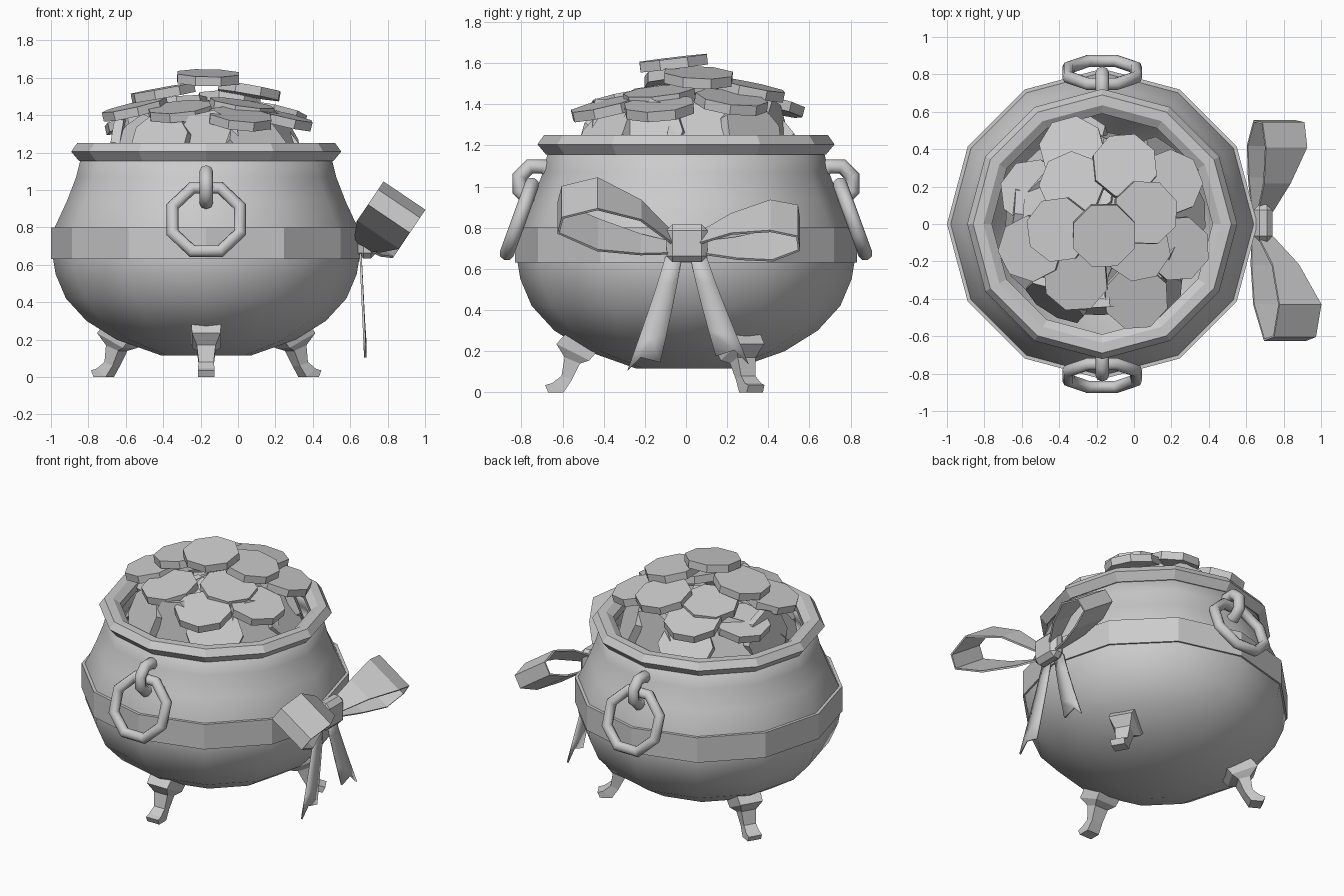
import bpy, bmesh, math, random
from mathutils import Vector, Matrix

random.seed(4)
cube = bpy.data.objects.get("Cube")
if cube:
    bpy.data.objects.remove(cube, do_unlink=True)

grey = bpy.data.materials.new("plain grey")
grey.use_nodes = True
COLOUR = (0.6, 0.6, 0.6, 1)
grey.diffuse_color = COLOUR
grey.node_tree.nodes["Principled BSDF"].inputs["Base Color"].default_value = COLOUR
CENTRE = Vector((-0.17, 0, 0))


def finish(name, bm, smooth=False, fix=True):
    if fix:
        bmesh.ops.recalc_face_normals(bm, faces=bm.faces)
    mesh = bpy.data.meshes.new(name)
    bm.to_mesh(mesh)
    bm.free()
    for p in mesh.polygons:
        p.use_smooth = smooth
    mesh.materials.append(grey)
    ob = bpy.data.objects.new(name, mesh)
    bpy.context.collection.objects.link(ob)
    return ob


def bridge(bm, rings, closed_rings=False):
    """Skin a list of equal closed loops of vertices."""
    pairs = list(zip(rings, rings[1:]))
    if closed_rings:
        pairs.append((rings[-1], rings[0]))
    n = len(rings[0])
    for a, b in pairs:
        for i in range(n):
            j = (i + 1) % n
            bm.faces.new((a[i], a[j], b[j], b[i]))


def lathe(name, profile, closed=False, smooth=False, sides=12):
    bm = bmesh.new()
    rings = []
    for r, z in profile:
        rings.append([bm.verts.new(CENTRE + Vector((r * math.cos(a), r * math.sin(a), z)))
                      for a in (math.tau * i / sides for i in range(sides))])
    bridge(bm, rings, closed)
    if not closed:
        bm.faces.new(rings[0])
        bm.faces.new(rings[-1])
    return finish(name, bm, smooth)


def torus(name, centre, major, minor, matrix, phase=0.5):
    """Eight-sided ring lying in the XY plane before the matrix is applied."""
    bm = bmesh.new()
    rings = []
    for i in range(8):
        a = math.tau * (i + phase) / 8
        out = Vector((math.cos(a), math.sin(a), 0))
        ring = []
        for k in range(8):
            b = math.tau * k / 8
            p = out * (major + minor * math.cos(b)) + Vector((0, 0, minor * math.sin(b)))
            ring.append(bm.verts.new(centre + matrix @ p))
        rings.append(ring)
    bridge(bm, rings, True)
    return finish(name, bm, True)


# Pot: smooth bowl, faceted band and rim
lathe("pot_body", [(0.24, 0.115), (0.48, 0.2), (0.64, 0.3), (0.75, 0.42), (0.805, 0.55), (0.82, 0.64),
                   (0.81, 0.8), (0.745, 0.94), (0.695, 1.07), (0.67, 1.17), (0.6, 1.2),
                   (0.62, 1.08), (0.66, 1.0)], smooth=True)
lathe("pot_band", [(0.8, 0.63), (0.83, 0.63), (0.83, 0.8), (0.79, 0.8)], True)
lathe("pot_rim", [(0.65, 1.155), (0.68, 1.155), (0.722, 1.205), (0.69, 1.25),
                  (0.635, 1.25), (0.59, 1.22), (0.6, 1.16)], True)

# Legs: skinned sections of outer point, inner point and half width
LEG = [(0.58, 0.29, 0.435, 0.195, 0.08), (0.63, 0.235, 0.47, 0.155, 0.076),
       (0.59, 0.17, 0.515, 0.14, 0.05), (0.605, 0.08, 0.555, 0.06, 0.04),
       (0.65, 0.045, 0.595, 0.0, 0.045), (0.685, 0.035, 0.67, 0.0, 0.045)]
for name, angle in (("front_leg", -90), ("left_back_leg", 30), ("right_back_leg", 150)):
    bm = bmesh.new()
    turn = Matrix.Rotation(math.radians(angle), 3, 'Z')
    rings = []
    for ro, zo, ri, zi, w in LEG:
        rings.append([bm.verts.new(CENTRE + turn @ Vector(p)) for p in
                      ((ro, -w, zo), (ro, w, zo), (ri, w, zi), (ri, -w, zi))])
    bridge(bm, rings)
    bm.faces.new(rings[0])
    bm.faces.new(rings[-1])
    finish(name, bm)

# Handles: a fixed eye with a hanging ring, front and back
for side, s in (("front", -1), ("back", 1)):
    torus(side + "_handle_eye", CENTRE + Vector((0, s * 0.725, 1.015)), 0.09, 0.037,
          Matrix.Rotation(math.pi / 2, 3, 'Y'))
    torus(side + "_handle_ring", CENTRE + Vector((0, s * 0.81, 0.842)), 0.195, 0.035,
          Matrix.Rotation(math.pi / 2 + s * math.radians(20), 3, 'X'))


# Coins
def coin(name, place, tilt, heading=0.0, radius=0.178):
    bm = bmesh.new()
    m = (Matrix.Translation(place) @ Matrix.Rotation(heading, 4, 'Z')
         @ Matrix.Rotation(tilt, 4, 'Y') @ Matrix.Rotation(random.random(), 4, 'Z'))
    bmesh.ops.create_cone(bm, cap_ends=True, segments=8, radius1=radius, radius2=radius,
                          depth=0.05, matrix=m)
    finish(name, bm)


TOP_COINS = [(-0.16, -0.06, 1.60), (0.06, 0.06, 1.53), (-0.40, -0.03, 1.52), (-0.33, 0.21, 1.45),
             (-0.05, 0.31, 1.47), (0.02, -0.13, 1.44), (-0.31, -0.29, 1.42), (0.01, -0.39, 1.38),
             (0.23, -0.13, 1.38), (0.19, 0.22, 1.41), (-0.55, -0.13, 1.43), (-0.33, 0.40, 1.40),
             (-0.54, 0.17, 1.36)]
for i, p in enumerate(TOP_COINS):
    offset = Vector(p) - CENTRE
    reach = Vector((offset.x, offset.y)).length
    coin(f"top_coin_{i + 1}", p, 0.1 + 0.35 * reach, math.atan2(offset.y, offset.x))
for i in range(11):
    a = math.tau * (i + 0.3) / 11
    r = 0.44 + 0.03 * (i % 2)
    place = CENTRE + Vector((r * math.cos(a), r * math.sin(a), 1.25))
    coin(f"leaning_coin_{i + 1}", place, math.radians(55 + 14 * (i % 3)), a)
for i in range(6):
    a = math.tau * i / 6
    coin(f"inner_coin_{i + 1}", CENTRE + Vector((0.2 * math.cos(a), 0.2 * math.sin(a), 1.32)), 0.5, a)


# Bow: ribbon loops swept along a path across a slanted width direction
KNOT = Vector((0.68, 0, 0.73))
UP = Vector((0.56, 0, 0.83))
ACROSS = Vector((0.83, 0, -0.56))


def strip(name, rows, smooth=True):
    bm = bmesh.new()
    rows = [[bm.verts.new(p) for p in row] for row in rows]
    for a, b in zip(rows, rows[1:]):
        for k in range(len(a) - 1):
            bm.faces.new((a[k], a[k + 1], b[k + 1], b[k]))
    ob = finish(name, bm, smooth)
    mod = ob.modifiers.new("thickness", 'SOLIDIFY')
    mod.thickness = 0.012
    mod.offset = 0


LOOPS = {"front_bow_loop": [(-0.07, 0.03), (-0.22, 0.2), (-0.43, 0.31), (-0.6, 0.26), (-0.62, 0.17),
                            (-0.43, 0.07), (-0.22, 0.0), (-0.07, -0.03)],
         "back_bow_loop": [(0.07, 0.03), (0.22, 0.12), (0.41, 0.18), (0.54, 0.15), (0.55, 0.07),
                           (0.42, 0.01), (0.25, -0.02), (0.07, -0.03)]}
for name, path in LOOPS.items():
    rows = []
    for y, t in path:
        grow = min(1, abs(y) / 0.42)
        mid = KNOT + UP * t + ACROSS * (0.04 * grow) + Vector((0, y, 0))
        half = ACROSS * (0.03 + 0.105 * grow)
        rows.append((mid - half, mid + half))
    strip(name, rows, False)

# Tails: tapered strips ending in a notched tip
TAILS = {"front_bow_tail": ((-0.06, 0.66), (-0.205, 0.125), (-0.22, 0.17)),
         "back_bow_tail": ((0.06, 0.66), (0.225, 0.155), (0.235, 0.205))}
for name, (top, end, notch) in TAILS.items():
    rows = []
    for i in range(5):
        f = i / 4
        y = top[0] + (end[0] - top[0]) * f ** 1.1
        z = top[1] + (end[1] - top[1]) * f
        w = 0.04 + 0.04 * f
        x = 0.655 + 0.025 * f
        lean = 0.02 * f * (1 if y > 0 else -1)
        mid = (x, notch[0], notch[1]) if i == 4 else (x, y, z)
        rows.append(((x, y - w, z + lean), mid, (x, y + w, z - lean)))
    strip(name, rows)

bm = bmesh.new()
bmesh.ops.create_cube(bm, size=1, matrix=Matrix.Translation((0.69, 0.005, 0.725))
                      @ Matrix.Diagonal((0.1, 0.2, 0.185, 1)))
knot = finish("bow_knot", bm)
bevel = knot.modifiers.new("bevel", 'BEVEL')
bevel.width = 0.03
bevel.segments = 1
